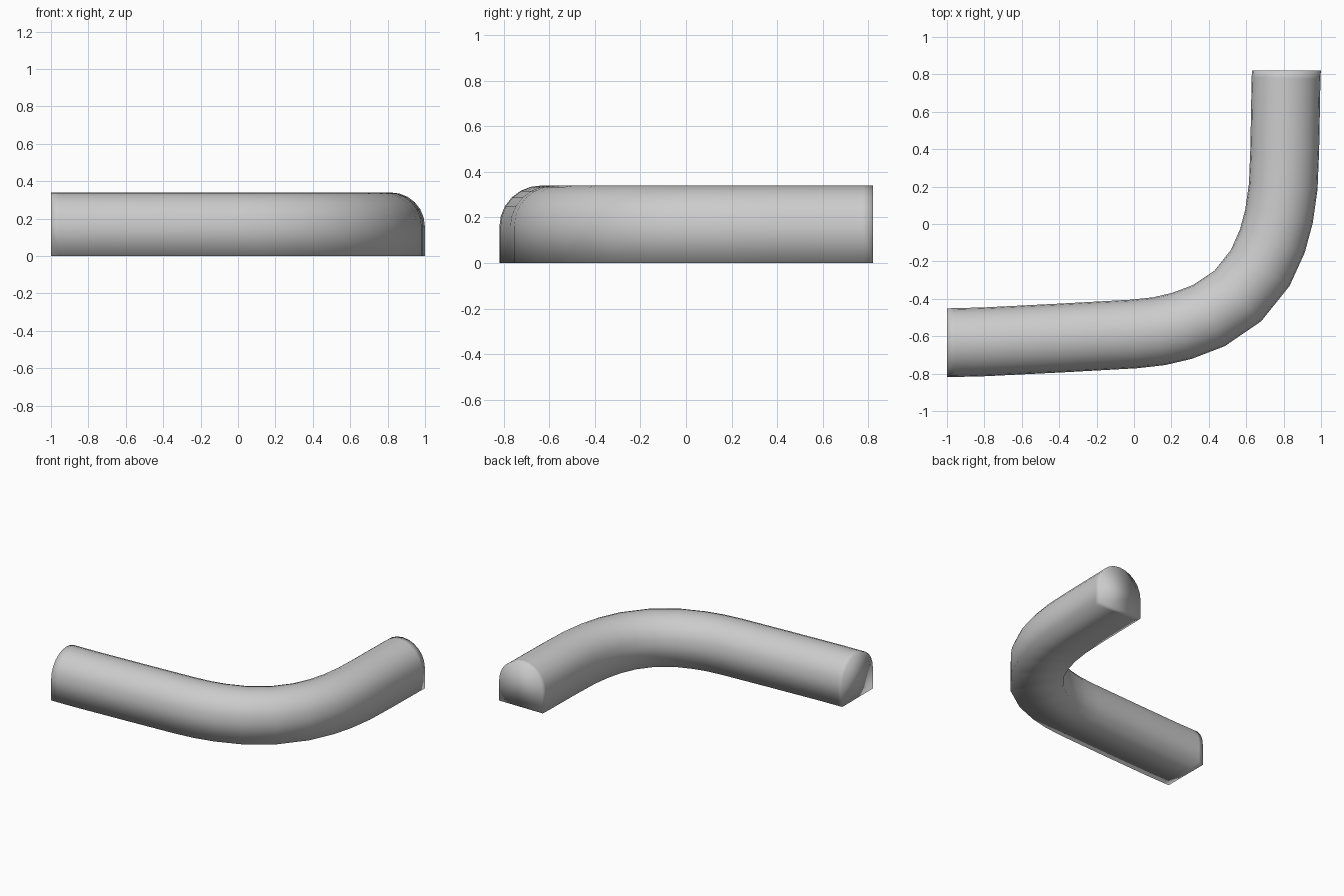
import bpy, bmesh, math
from mathutils import Vector

if "Cube" in bpy.data.objects:
    bpy.data.objects.remove(bpy.data.objects["Cube"])

HALF_W, WALL_H, ARC_H = 0.184, 0.16, 0.18
ARC_SEGS = 12

# Centre line seen from above, with tight loops next to each end
path = [Vector(p) for p in (
    (-1, -.635), (-.96, -.634), (-.8, -.63), (-.4, -.61), (0, -.588),
    (.135, -.573), (.255, -.545), (.4, -.49), (.555, -.385), (.675, -.235),
    (.74, -.09), (.775, .04), (.798, .2), (.806, .4), (.813, .78), (.815, .82))]

# Arched profile: flat bottom, short straight walls, round top
profile = [(-HALF_W, 0)]
for i in range(ARC_SEGS + 1):
    a = math.pi * (1 - i / ARC_SEGS)
    profile.append((HALF_W * math.cos(a), WALL_H + ARC_H * math.sin(a)))
profile.append((HALF_W, 0))

# Sweep the profile along the path
bm = bmesh.new()
rings = []
for i, p in enumerate(path):
    if i == 0:
        side = Vector((0, -1))
    elif i == len(path) - 1:
        side = Vector((1, 0))
    else:
        t = (p - path[i - 1]).normalized() + (path[i + 1] - p).normalized()
        side = Vector((t.y, -t.x)).normalized()
    rings.append([bm.verts.new((p.x + side.x * s, p.y + side.y * s, z))
                  for s, z in profile])

n = len(profile)
for a, b in zip(rings, rings[1:]):
    for j in range(n):
        k = (j + 1) % n
        bm.faces.new((a[j], a[k], b[k], b[j]))

# End caps
bm.faces.new(rings[0])
bm.faces.new(rings[-1])
bmesh.ops.recalc_face_normals(bm, faces=bm.faces)
for f in bm.faces:
    f.smooth = True

mesh = bpy.data.meshes.new("curved_bolster")
bm.to_mesh(mesh)
bm.free()
bpy.context.collection.objects.link(bpy.data.objects.new("curved_bolster", mesh))
